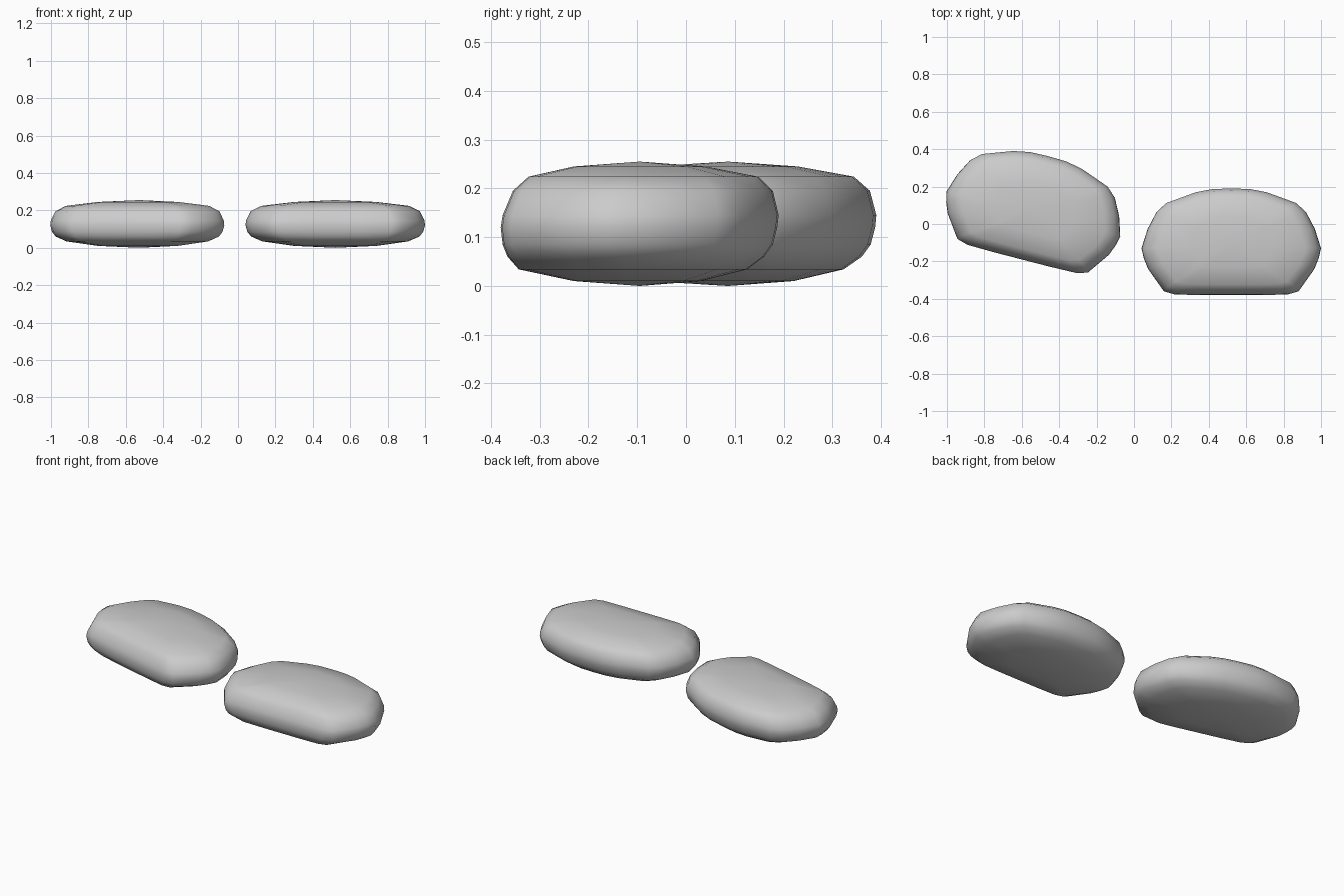
import bpy, bmesh
from math import radians

if "Cube" in bpy.data.objects:
    bpy.data.objects.remove(bpy.data.objects["Cube"])

# Half of the plan outline, back middle to front middle (local, +x side)
HALF = [(0, 0.30), (0.10, 0.297), (0.19, 0.28), (0.35, 0.222), (0.40, 0.175), (0.447, 0.085),
        (0.48, -0.02), (0.467, -0.075), (0.445, -0.13), (0.36, -0.25), (0.30, -0.267), (0.15, -0.27)]
OUTLINE = HALF + [(0, -0.27)] + [(-x, y) for x, y in reversed(HALF[1:])]

# Edge section: height, inset in x, inset in front, inset at the back
RINGS = [(0.010, 0.26, 0.15, 0.16), (0.034, 0.09, 0.037, 0.065), (0.060, 0.03, 0.014, 0.03),
         (0.085, 0.010, 0.004, 0.012), (0.12, 0, 0, 0.003), (0.145, 0.003, 0.004, 0),
         (0.195, 0.027, 0.025, 0.012), (0.224, 0.085, 0.057, 0.042), (0.245, 0.26, 0.15, 0.15)]


def cushion(name, x, y, angle):
    bm = bmesh.new()
    rings = []
    for z, ix, front, back in RINGS:
        ring = []
        for px, py in OUTLINE:
            sy = (0.27 - front) / 0.27 if py < 0 else (0.30 - back) / 0.30
            ring.append(bm.verts.new((px * (0.48 - ix) / 0.48, py * sy, z)))
        rings.append(ring)
    n = len(OUTLINE)
    for a, b in zip(rings, rings[1:]):
        for i in range(n):
            j = (i + 1) % n
            bm.faces.new((a[i], a[j], b[j], b[i]))
    # gently domed underside and top
    for ring, z in ((rings[0], 0.0), (rings[-1], 0.255)):
        c = bm.verts.new((0, 0.015, z))
        for i in range(n):
            bm.faces.new((ring[i], ring[(i + 1) % n], c))
    bmesh.ops.recalc_face_normals(bm, faces=bm.faces)
    for f in bm.faces:
        f.smooth = True
    me = bpy.data.meshes.new(name)
    bm.to_mesh(me)
    bm.free()
    ob = bpy.data.objects.new(name, me)
    bpy.context.collection.objects.link(ob)
    ob.location = (x, y, 0)
    ob.rotation_euler.z = angle


cushion("right_pad", 0.52, -0.11, 0)
cushion("left_pad", -0.533, 0.072, radians(-14.5))
